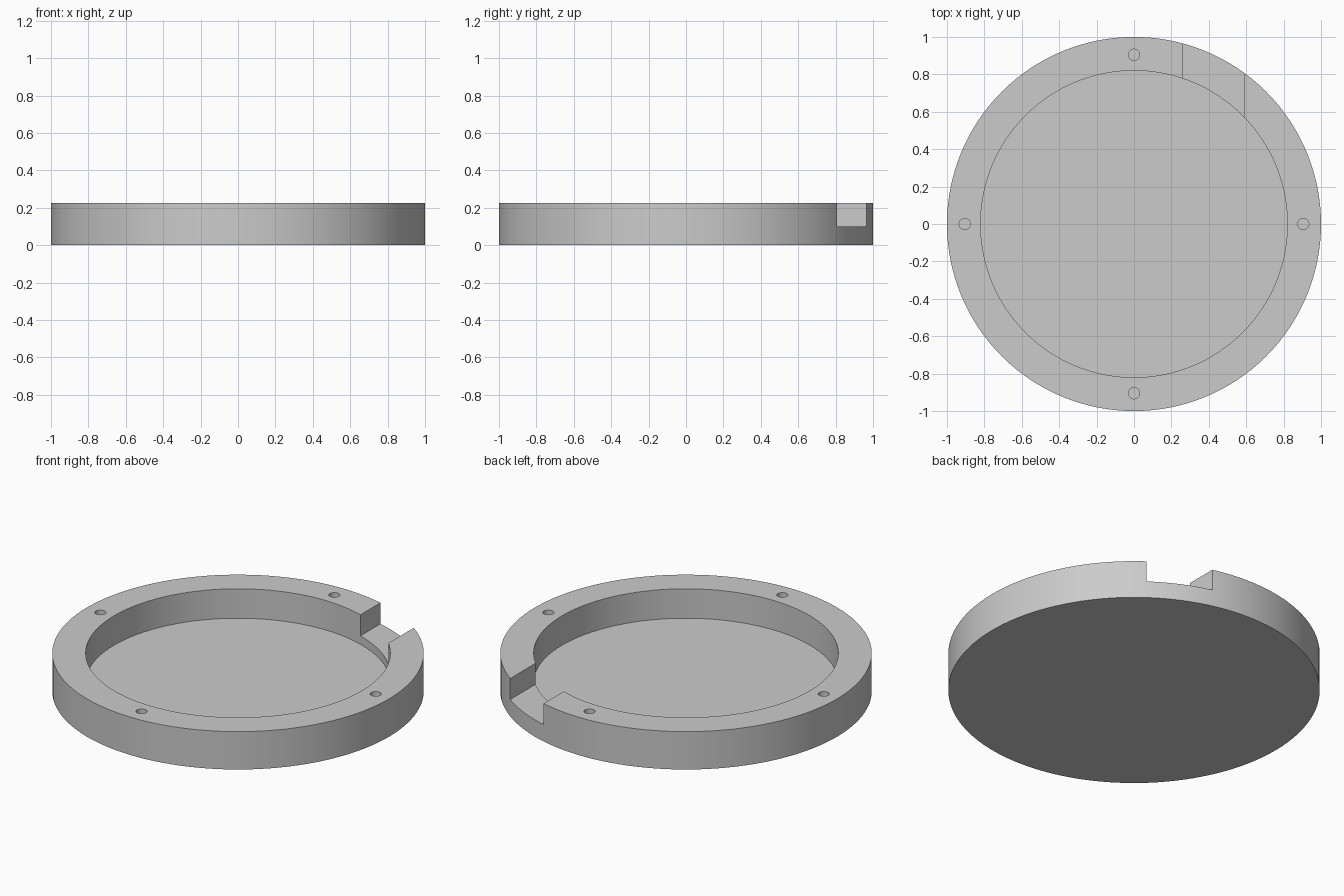
import bpy
import math

cube = bpy.data.objects.get("Cube")
if cube:
    bpy.data.objects.remove(cube, do_unlink=True)

HEIGHT = 0.225
FLOOR = 0.05
TOP = HEIGHT + 0.1     # cutters reach above the rim

grey = bpy.data.materials.new("plain_grey")
grey.use_nodes = True
colour = (0.6, 0.6, 0.6, 1)
grey.diffuse_color = colour
grey.node_tree.nodes["Principled BSDF"].inputs["Base Color"].default_value = colour


def cylinder(name, radius, bottom, top, x=0, y=0, sides=128):
    bpy.ops.mesh.primitive_cylinder_add(vertices=sides, radius=radius, depth=top - bottom,
                                        location=(x, y, (bottom + top) / 2))
    obj = bpy.context.object
    obj.name = name
    obj.data.materials.append(grey)
    return obj


def box(name, low, high):
    centre = [(a + b) / 2 for a, b in zip(low, high)]
    bpy.ops.mesh.primitive_cube_add(size=1, location=centre)
    obj = bpy.context.object
    obj.name = name
    obj.scale = [b - a for a, b in zip(low, high)]
    obj.data.materials.append(grey)
    return obj


def cut(target, cutter):
    mod = target.modifiers.new(cutter.name, 'BOOLEAN')
    mod.operation = 'DIFFERENCE'
    mod.solver = 'EXACT'
    mod.object = cutter
    bpy.context.view_layer.objects.active = target
    bpy.ops.object.modifier_apply(modifier=mod.name)
    bpy.data.objects.remove(cutter, do_unlink=True)


# Round tray with a raised rim
tray = cylinder("round_tray", 1, 0, HEIGHT)
cut(tray, cylinder("recess_cutter", 0.82, FLOOR, TOP))

# Notch through the rim at the back left
cut(tray, box("notch_cutter", (0.26, 0.4, 0.1), (0.59, 1.2, TOP)))

# Four blind screw holes around the rim
for i in range(4):
    a = i * math.pi / 2
    cut(tray, cylinder("hole_cutter", 0.03, 0.1, TOP,
                       0.905 * math.cos(a), 0.905 * math.sin(a), 32))

bpy.ops.object.select_all(action='DESELECT')
tray.select_set(True)
bpy.context.view_layer.objects.active = tray
bpy.ops.object.transform_apply(location=True, rotation=True, scale=True)
bpy.ops.object.shade_smooth_by_angle(angle=math.radians(30))
